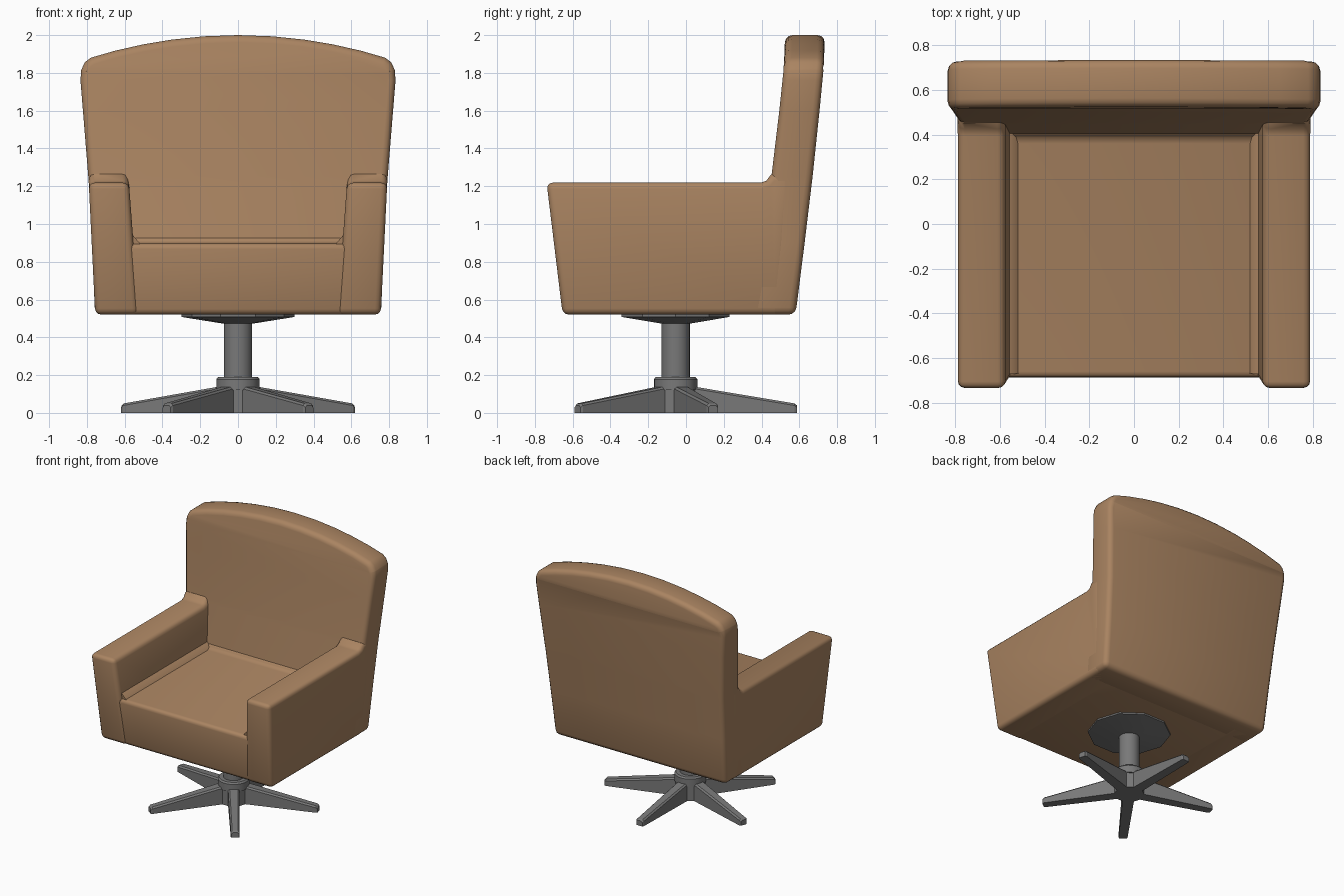
import bpy, bmesh, math
from mathutils import Vector

if "Cube" in bpy.data.objects:
    bpy.data.objects.remove(bpy.data.objects["Cube"])


def material(name, rgb):
    m = bpy.data.materials.new(name)
    m.diffuse_color = (*rgb, 1)
    m.use_nodes = True
    m.node_tree.nodes["Principled BSDF"].inputs["Base Color"].default_value = m.diffuse_color
    return m


TAN = material("tan upholstery", (0.40, 0.23, 0.12))
GREY = material("grey metal", (0.19, 0.19, 0.19))
CY = -0.055  # pedestal centre


def finish(bm, name, mat, smooth_deg=50, bevel=0):
    bmesh.ops.recalc_face_normals(bm, faces=bm.faces)
    if bevel:
        edges = [e for e in bm.edges if e.calc_face_angle(0) > math.radians(58)]
        bmesh.ops.bevel(bm, geom=edges, offset=bevel, segments=3, profile=0.5,
                        affect='EDGES', clamp_overlap=False)
        bmesh.ops.recalc_face_normals(bm, faces=bm.faces)
    me = bpy.data.meshes.new(name)
    bm.to_mesh(me)
    bm.free()
    me.materials.append(mat)
    if smooth_deg:
        me.polygons.foreach_set("use_smooth", [True] * len(me.polygons))
        me.set_sharp_from_angle(angle=math.radians(smooth_deg))
    ob = bpy.data.objects.new(name, me)
    bpy.context.collection.objects.link(ob)
    return ob


def loft(bm, rings):
    """Skin a list of closed rings and cap both ends."""
    vs = [[bm.verts.new(p) for p in r] for r in rings]
    n = len(vs[0])
    for a, b in zip(vs, vs[1:]):
        for i in range(n):
            bm.faces.new((a[i], a[(i + 1) % n], b[(i + 1) % n], b[i]))
    bm.faces.new(vs[0])
    bm.faces.new(vs[-1])


def side_prism(name, profile, xa, xb, bevel):
    """Extrude a (y, z) profile between two x(z) limits."""
    bm = bmesh.new()
    loft(bm, [[(f(z), y, z) for y, z in profile] for f in (xa, xb)])
    return finish(bm, name, TAN, 50, bevel)


def interp(table, z):
    for (z0, y0), (z1, y1) in zip(table, table[1:]):
        if z <= z1:
            return y0 + (y1 - y0) * (z - z0) / (z1 - z0)
    return table[-1][1]


# Backrest: arched outline, sliced by height and leaned back
FRONT = [(.52, .34), (.9, .40), (1.25, .452), (1.6, .494), (1.85, .52), (2, .525)]
REAR = [(.52, .58), (.9, .628), (1.25, .67), (1.6, .707), (1.85, .731), (2, .735)]
right = [(.757, .52), (.773, .9), (.79, 1.22), (.834, 1.76), (.83, 1.815), (.812, 1.855), (.78, 1.88)]
right += [(x, 2 - .195 * x * x) for x in (.65, .5, .35, .18)]
outline = right + [(0, 2)] + [(-x, z) for x, z in reversed(right)]
bm = bmesh.new()
loft(bm, [[(x, y, z) for x, z in outline] for y in (0, 1)])
for zc in (.9, 1.25, 1.6, 1.82):
    bmesh.ops.bisect_plane(bm, geom=bm.verts[:] + bm.edges[:] + bm.faces[:], dist=1e-5,
                           plane_co=Vector((0, 0, zc)), plane_no=Vector((0, 0, 1)))
for v in bm.verts:
    v.co.y = interp(FRONT if v.co.y < .5 else REAR, v.co.z)
finish(bm, "backrest", TAN, 50, .038)

# Seat, with a soft rise where it meets the back
side_prism("seat", [(-.645, .52), (-.69, .897), (.36, .897), (.39, .907), (.408, .94),
                    (.48, .94), (.46, .52)],
           lambda z: -.6, lambda z: .6, .03)

# Arms and the fillets between arms and seat
for s, side in ((-1, "left"), (1, "right")):
    side_prism(side + "_arm",
               [(-.653, .52), (-.738, 1.219), (.395, 1.219), (.425, 1.229), (.452, 1.264),
                (.56, 1.264), (.50, .52)],
               lambda z: s * (.525 + (z - .52) * .075),
               lambda z: s * (.756 + (z - .52) * .049), .033)
    side_prism(side + "_seat_fillet",
               [(-.668, .88), (-.672, .938), (.42, .938), (.42, .88)],
               lambda z: s * (.505 if z < .9 else .554), lambda z: s * .6, 0)


# Pedestal: turned parts
def turned(name, sides, profile):
    bm = bmesh.new()
    loft(bm, [[(r * math.cos(2 * math.pi * i / sides), CY + r * math.sin(2 * math.pi * i / sides), z)
               for i in range(sides)] for r, z in profile])
    finish(bm, name, GREY, 35)


turned("seat_plate", 10, [(.075, .472), (.30, .508), (.30, .53)])
turned("column", 24, [(.075, .10), (.075, .50)])
turned("collar", 24, [(.115, .12), (.115, .178), (.105, .19), (.07, .19)])

# Five-leg star foot: hub plus tapered chamfered legs
bm = bmesh.new()
R, ROOT, W = .642, .10, .042
hub = []
for k in range(5):
    a = math.radians(90 + 72 * k)
    c, s = math.cos(a), math.sin(a)

    def place(r, t, z):
        return (r * c - t * s, CY + r * s + t * c, z)

    hub += [place(ROOT, -W, 0), place(ROOT, W, 0)]
    rings = []
    for r, w, h in ((ROOT - .02, W, .142), (R - .012, .032, .05), (R, .026, .04)):
        d = .011
        sec = [(-w, 0), (w, 0), (w, h - d), (w - d, h), (d - w, h), (-w, h - d)]
        rings.append([place(r, t, z) for t, z in sec])
    loft(bm, rings)
loft(bm, [hub, [(x, y, .138) for x, y, z in hub]])
finish(bm, "star_foot", GREY, 0)
